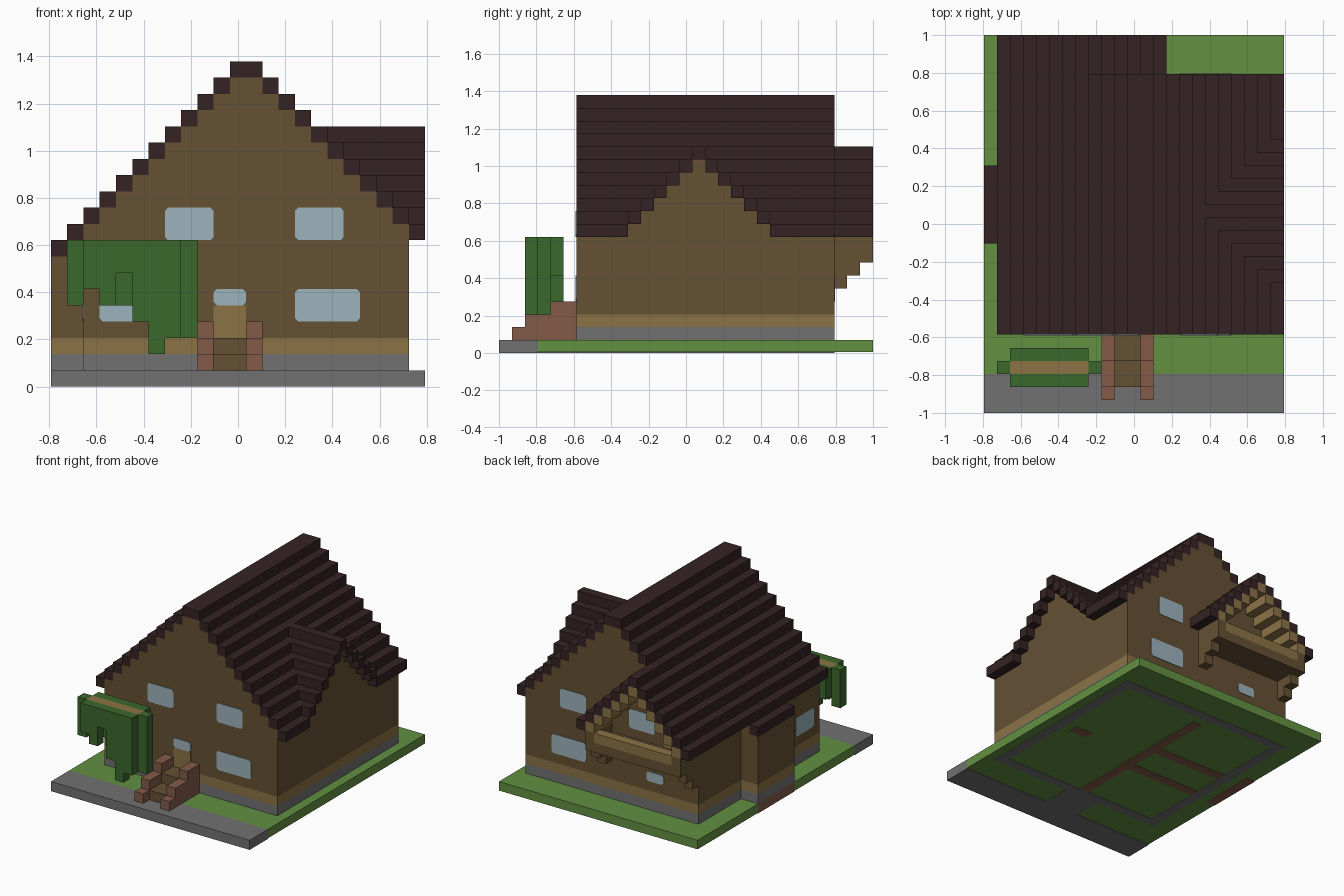
import bpy
import bmesh
from mathutils import Vector

if "Cube" in bpy.data.objects:
    bpy.data.objects.remove(bpy.data.objects["Cube"], do_unlink=True)

U = 2 / 29                                # size of one building block
ORIGIN = Vector((-11.5 * U, -1, 0))
THIN = 0.06                               # plate thickness, in blocks


def material(name, hexcode):
    rgb = [int(hexcode[n:n + 2], 16) / 255 for n in (0, 2, 4)]
    lin = [((c + 0.055) / 1.055) ** 2.4 for c in rgb] + [1]
    mat = bpy.data.materials.new(name)
    mat.use_nodes = True
    mat.diffuse_color = lin
    bsdf = next(n for n in mat.node_tree.nodes if n.type == 'BSDF_PRINCIPLED')
    bsdf.inputs["Base Color"].default_value = lin
    bsdf.inputs["Roughness"].default_value = 0.9
    return mat


WALL = material("wall brown", "655134")
TAN = material("light timber", "8b7245")
ROOF = material("roof dark brown", "352324")
STONE = material("stone grey", "717171")
GRASS = material("grass green", "629041")
LEAF = material("leaf green", "3b682c")
BRICK = material("brick red", "835b49")
GLASS = material("window blue", "9db4bc")


def build(name, mat, boxes, clip_axis=None):
    """Join boxes given in block units as (x0, x1, y0, y1, z0, z1)."""
    bm = bmesh.new()
    for x0, x1, y0, y1, z0, z1 in boxes:
        verts = bmesh.ops.create_cube(bm, size=1)["verts"]
        lo, size = Vector((x0, y0, z0)), Vector((x1 - x0, y1 - y0, z1 - z0))
        for v in verts:
            part = v.co + Vector((0.5, 0.5, 0.5))
            v.co = ORIGIN + U * (lo + Vector(p * s for p, s in zip(part, size)))
    if clip_axis is not None:             # cut the corners of window panes
        edges = [e for e in bm.edges
                 if abs((e.verts[0].co - e.verts[1].co).normalized()[clip_axis]) > 0.9]
        bmesh.ops.bevel(bm, geom=edges, offset=0.014, segments=1, affect='EDGES')
    mesh = bpy.data.meshes.new(name)
    bm.to_mesh(mesh)
    bm.free()
    mesh.materials.append(mat)
    obj = bpy.data.objects.new(name, mesh)
    bpy.context.collection.objects.link(obj)
    return obj


def roof_level(i):
    return 8 + i if i < 12 else 31 - i


FRONT, BACK = 6, 26                       # house depth range
MID = 15                                  # centre row of the side gable

# Ground: pavement, lawn and the foundations showing underneath
build("pavement", STONE, [(0, 23, 0, 3, 0, 1)])
build("lawn", GRASS, [(1, 23, 3, 29, THIN, 1), (0, 1, 3, 13, THIN, 1), (0, 1, 19, 29, THIN, 1)])
build("bay_footing", BRICK, [(0, 1, 13, 19, 0, 1)])
build("foundation_underside", STONE, [
    (2, 22, 6, 7, 0, THIN), (2, 22, 25, 26, 0, THIN), (2, 3, 7, 25, 0, THIN),
    (21, 22, 7, 25, 0, THIN), (9, 13, 3, 6, 0, THIN)])
build("inner_wall_underside", BRICK, [
    (11, 12, 7, 24, 0, THIN), (3, 11, 17, 18, 0, THIN), (3, 11, 13, 14, 0, THIN),
    (18, 20, 15, 16, 0, THIN)])

# House body with its stepped end gables, and the bay on the right side
bay = (0, 2, 13, 19)
body = (2, 22, FRONT, BACK)
build("house_plinth", STONE, [(*body, 1, 2), (*bay, 1, 2)])
build("house_base_band", TAN, [(*body, 2, 3), (*bay, 2, 3)])
build("house_walls", WALL, [(i, i + 1, FRONT, BACK, 3, min(roof_level(i), 19)) for i in range(2, 22)])
build("bay_walls", WALL, [(0, 1, 13, 19, 3, 8), (1, 2, 13, 19, 3, 9)])
build("bay_roof", ROOF, [(0, 1, 13, 19, 8, 9)])

# Main roof, opened where the side gable passes through
courses = []
for i in range(1, 23):
    k = roof_level(i)
    d = i - 16
    spans = [(FRONT, MID + 1 - d), (MID + d, BACK)] if d > 0 else [(FRONT, BACK)]
    courses += [(i, i + 1, a, b, k, k + 1) for a, b in spans]
build("main_roof", ROOF, courses)

# Side gable facing left
gable_wall, gable_roof = [], []
for d in range(-5, 6):
    k = 15 - abs(d)
    j = MID + d
    gable_roof.append((32 - k, 23, j, j + 1, k, k + 1))
    gable_wall.append((32 - k, 22, j, j + 1, 9, k))
build("side_gable_wall", WALL, gable_wall)
build("side_gable_roof", ROOF, gable_roof)

# Back balcony with its own stepped roof and timber lining
cover, lining = [], []
for d in range(-6, 7):
    i, k = 7 + d, 15 - abs(d)
    cover.append((i, i + 1, BACK, 29, k, k + 1))
    if abs(d) < 6:
        lining.append((i, i + 1, BACK, 29, k - 1, k))
build("balcony_roof", ROOF, cover)
build("balcony_roof_lining", TAN, lining)
build("balcony_sides", WALL, [(i, i + 1, 26 + n, 27 + n, 5 + n, 9) for i in (2, 12) for n in range(3)])
build("balcony_deck", WALL, [(3, 12, BACK, 29, 7, 8)])
build("balcony_railing", TAN, [(3, 12, 28, 29, 8, 9)])
build("balcony_door", TAN, [(4, 6, BACK - THIN, BACK + THIN, 8, 11)])

# Entrance steps between stepped brick cheeks
build("entrance_steps", WALL, [(10, 12, 2, 4, 1, 2), (10, 12, 4, 6, 1, 3)])
for side, i in (("right", 9), ("left", 12)):
    build("step_wall_" + side, BRICK,
          [(i, i + 1, 1, 2, 1, 2), (i, i + 1, 2, 4, 1, 3), (i, i + 1, 4, 6, 1, 4)])
build("front_door", TAN, [(10, 12, FRONT - THIN, FRONT + THIN, 3, 5)])

# Window panes
panes = {
    "upper_right": (7, 10, 9, 11), "upper_left": (15, 18, 9, 11),
    "lower_left": (15, 19, 4, 6),
}
for wall, y in (("front", FRONT), ("back", BACK)):
    extra = ({"lower_right": (3, 7, 4, 6), "door": (10, 12, 5, 6)} if wall == "front"
             else {"lower_right": (6, 8, 4, 5)})
    for name, (x0, x1, z0, z1) in {**panes, **extra}.items():
        build(f"{wall}_window_{name}", GLASS, [(x0, x1, y - THIN, y + THIN, z0, z1)], 1)
build("side_window", GLASS, [(2 - THIN, 2 + THIN, 7, 10, 4, 6)], 0)

# Hanging foliage around a timber beam; each strand ends at its own height
front_ends = (6, 5, 7, 4, 2, 3)
rear_ends = (6, 5, 5, 5, 4, 6)
leaves = [(1, 2, 3, 4, 5, 9), (8, 9, 3, 4, 3, 9)]
for n in range(6):
    leaves += [(2 + n, 3 + n, 2, 3, front_ends[n], 9), (2 + n, 3 + n, 4, 5, rear_ends[n], 9)]
build("hanging_foliage", LEAF, leaves)
build("foliage_beam", TAN, [(2, 8, 3, 4, 8, 9)])
